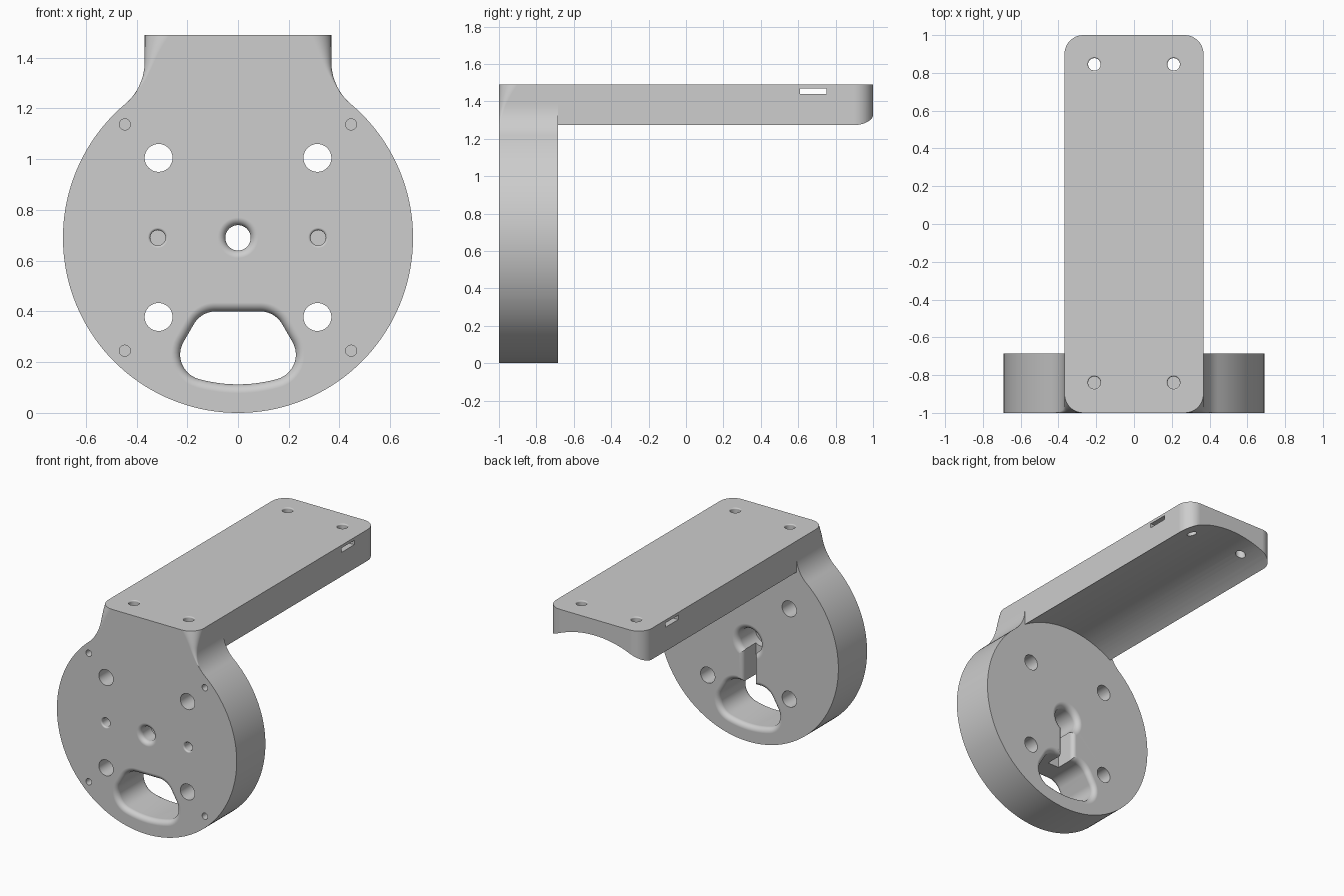
import bpy, bmesh, math
from mathutils import Vector

cube = bpy.data.objects.get("Cube")
if cube:
    bpy.data.objects.remove(cube, do_unlink=True)

FRONT, BACK = -1.0, -0.685      # disc faces
R = 0.69                        # disc radius and height of its centre
W, TOP = 0.368, 1.49            # plate half width and top
GREY = (0.61, 0.61, 0.61, 1)

grey = bpy.data.materials.new("plain_grey")
grey.use_nodes = True
grey.diffuse_color = GREY
grey.node_tree.nodes["Principled BSDF"].inputs["Base Color"].default_value = GREY


def loft(name, rings):
    """Skin equal-length rings and cap both ends."""
    bm = bmesh.new()
    loops = [[bm.verts.new(p) for p in ring] for ring in rings]
    n = len(loops[0])
    for a, b in zip(loops, loops[1:]):
        for i in range(n):
            j = (i + 1) % n
            bm.faces.new((a[i], a[j], b[j], b[i]))
    bm.faces.new(loops[0])
    bm.faces.new(loops[-1])
    bmesh.ops.recalc_face_normals(bm, faces=bm.faces)
    mesh = bpy.data.meshes.new(name)
    bm.to_mesh(mesh)
    bm.free()
    mesh.materials.append(grey)
    obj = bpy.data.objects.new(name, mesh)
    bpy.context.scene.collection.objects.link(obj)
    return obj


def circle(x, y, r, n=40):
    return [Vector((x + r * math.cos(t), y + r * math.sin(t), 0))
            for t in (2 * math.pi * i / n for i in range(n))]


def rounded(corners, steps=12):
    """Counter-clockwise polygon of (x, y, radius) with rounded corners."""
    pts = []
    for i, (x, y, r) in enumerate(corners):
        p = Vector((x, y, 0))
        if r == 0:
            pts.append(p)
            continue
        u = (Vector((*corners[i - 1][:2], 0)) - p).normalized()
        v = (Vector((*corners[(i + 1) % len(corners)][:2], 0)) - p).normalized()
        half = u.angle(v) / 2
        centre = p + (u + v).normalized() * r / math.sin(half)
        t = r / math.tan(half)
        a = (p + u * t - centre).normalized()
        b = (p + v * t - centre).normalized()
        pts += [centre + a.slerp(b, k / steps).normalized() * r for k in range(steps + 1)]
    return pts


def along_y(p, d):
    return Vector((p.x, d, p.y))


def along_z(p, d):
    return Vector((p.x, p.y, d))


def prism(name, outline, start, end, place=along_y, f0=0, f1=0):
    """Extrude an outline; f0 and f1 flare the ends by a fillet radius."""
    n = len(outline)
    normals = []
    for i in range(n):
        t = outline[(i + 1) % n] - outline[i - 1]
        normals.append(Vector((t.y, -t.x, 0)).normalized())
    s = 1 if end > start else -1
    angles = [math.pi / 2 * k / 7 for k in range(8)]
    levels = [(start, 0)]
    if f0:
        levels = [(start - s * 0.02, f0)]
        levels += [(start + s * f0 * (1 - math.cos(a)), f0 * (1 - math.sin(a))) for a in angles]
    if f1:
        levels += [(end - s * f1 * (1 - math.cos(a)), f1 * (1 - math.sin(a)))
                   for a in reversed(angles)]
        levels += [(end + s * 0.02, f1)]
    else:
        levels += [(end, 0)]
    return loft(name, [[place(p + q * o, d) for p, q in zip(outline, normals)]
                       for d, o in levels])


def combine(target, other, operation):
    mod = target.modifiers.new("cut", 'BOOLEAN')
    mod.operation, mod.solver, mod.object = operation, 'EXACT', other
    bpy.context.view_layer.objects.active = target
    bpy.ops.object.modifier_apply(modifier=mod.name)
    bpy.data.objects.remove(other, do_unlink=True)


# Round mounting disc
body = prism("bracket", circle(0, R, R, 144), FRONT, BACK)

# Neck: flares into the disc, front corners round off towards the top
FILLET, FLARE_TOP, FLARE_END = 0.217, 1.383, 1.217


def neck_ring(z):
    drop = max(0, FLARE_TOP - max(z, FLARE_END))
    w = W + FILLET - math.sqrt(FILLET ** 2 - drop ** 2)
    r = max(0.001, 0.1 * (max(0, z - 1.21) / 0.28) ** 2)
    if z < FLARE_END:
        w -= 0.02
    ring = rounded([(w, BACK, 0), (-w, BACK, 0), (-w, FRONT, r), (w, FRONT, r)], 8)
    return [along_z(p, z) for p in ring]


heights = [1.1] + [FLARE_END + (TOP - FLARE_END) * k / 20 for k in range(21)]
combine(body, loft("neck", [neck_ring(z) for z in heights]), 'UNION')

# Long top plate with a hollow underside
plate = prism("plate", rounded([(W, -0.75, 0), (W, 1, 0.1), (-W, 1, 0.1), (-W, -0.75, 0)]),
              1.27, TOP, along_z)
combine(plate, prism("hollow", circle(0, R, R, 144), BACK, 1.1), 'DIFFERENCE')
combine(body, plate, 'UNION')

# Holes in the disc and plate
cutters = []
for s in (-1, 1):
    for z in (0.378, 1.005):
        cutters.append(prism("bolt_hole", circle(s * 0.313, z, 0.055), FRONT - 0.02, BACK + 0.02))
    for z in (0.245, 1.137):
        cutters.append(prism("pin_hole", circle(s * 0.446, z, 0.022, 24), FRONT - 0.02, -0.9))
    cutters.append(prism("screw_hole", circle(s * 0.316, R, 0.03, 32), FRONT, -0.85, f0=0.01))
    for y, bottom in ((-0.84, 1.3), (0.845, 1.2)):
        cutters.append(prism("plate_hole", circle(s * 0.21, y, 0.033, 32),
                             TOP, bottom, along_z, f0=0.008))

# Central bore, rear recess, cable channel and cable window
cutters.append(prism("bore", circle(0, R, 0.05), FRONT, BACK + 0.02, f0=0.03))
cutters.append(prism("recess", circle(0, R, 0.085), BACK, -0.88, f0=0.04))
cutters.append(prism("channel", rounded([(-0.045, 0.3, 0.02), (0.045, 0.3, 0.02),
                                         (0.045, 0.7, 0.02), (-0.045, 0.7, 0.02)], 5),
                     BACK, -0.83, f0=0.03))
window = rounded([(0, 0.092, 0.58), (0.28, 0.167, 0.1), (0.145, 0.4, 0.1),
                  (-0.145, 0.4, 0.1), (-0.28, 0.167, 0.1)])
cutters.append(prism("window", window, FRONT, BACK, f0=0.035, f1=0.035))

# Strap slot across the plate
cutters.append(prism("strap_slot", rounded([(-0.5, 0.61, 0), (0.5, 0.61, 0),
                                            (0.5, 0.75, 0), (-0.5, 0.75, 0)]),
                     1.44, 1.47, along_z))
for c in cutters:
    combine(body, c, 'DIFFERENCE')

# Smooth curves, crisp edges
bpy.ops.object.select_all(action='DESELECT')
body.select_set(True)
bpy.context.view_layer.objects.active = body
bpy.ops.object.shade_smooth_by_angle(angle=math.radians(30))
weighted = body.modifiers.new("weighted_normals", 'WEIGHTED_NORMAL')
weighted.keep_sharp = True
